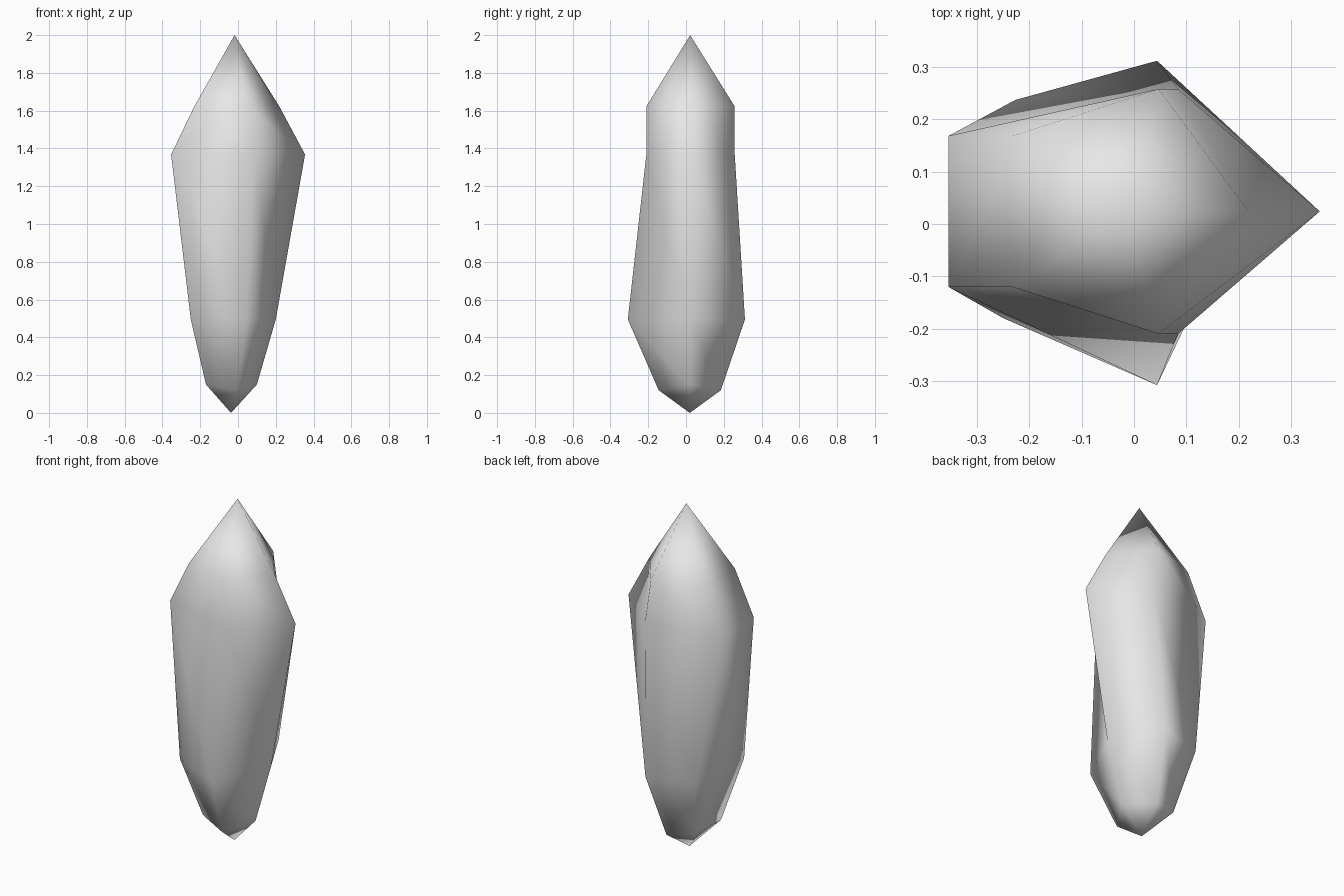
import bpy, bmesh, math

cube = bpy.data.objects.get("Cube")
if cube:
    bpy.data.objects.remove(cube, do_unlink=True)

SIDES = 5


def pentagon(cx, cy, rx, ry, z, dip=0.0):
    """Five-cornered ring with one corner on +x; dip lowers the front and back corners."""
    ring = []
    for i in range(SIDES):
        a = math.tau * i / SIDES
        ring.append((cx + rx * math.cos(a), cy + ry * math.sin(a),
                     z - (dip if i in (1, 4) else 0)))
    return ring


# Cross-sections from bottom to top; the belly is irregular
belly = [(0.20, 0.02), (0.044, 0.312), (-0.227, 0.237), (-0.25, -0.18), (0.044, -0.308)]
sections = [
    pentagon(-0.049, 0.02, 0.149, 0.173, 0.15, 0.03),
    [(x, y, 0.495) for x, y in belly],
    pentagon(-0.037, 0.024, 0.392, 0.246, 1.368),
    pentagon(-0.03, 0.024, 0.249, 0.246, 1.622),
]

# Skin the sections with triangles, then close both pointed ends
bm = bmesh.new()
rings = [[bm.verts.new(p) for p in s] for s in sections]
bottom = bm.verts.new((-0.037, 0.02, 0))
top = bm.verts.new((-0.018, 0.022, 2))
for i in range(SIDES):
    j = (i + 1) % SIDES
    for low, high in zip(rings, rings[1:]):
        bm.faces.new((low[i], low[j], high[i]))
        bm.faces.new((low[j], high[j], high[i]))
    bm.faces.new((rings[0][j], rings[0][i], bottom))
    bm.faces.new((rings[-1][i], rings[-1][j], top))
for f in bm.faces:
    f.smooth = True

mesh = bpy.data.meshes.new("crystal_shard")
bm.to_mesh(mesh)
bm.free()
shard = bpy.data.objects.new("crystal_shard", mesh)
bpy.context.collection.objects.link(shard)

# Plain pale grey
grey = bpy.data.materials.new("pale_grey")
grey.use_nodes = True
color = (0.8, 0.8, 0.8, 1)
grey.diffuse_color = color
grey.node_tree.nodes["Principled BSDF"].inputs["Base Color"].default_value = color
mesh.materials.append(grey)
